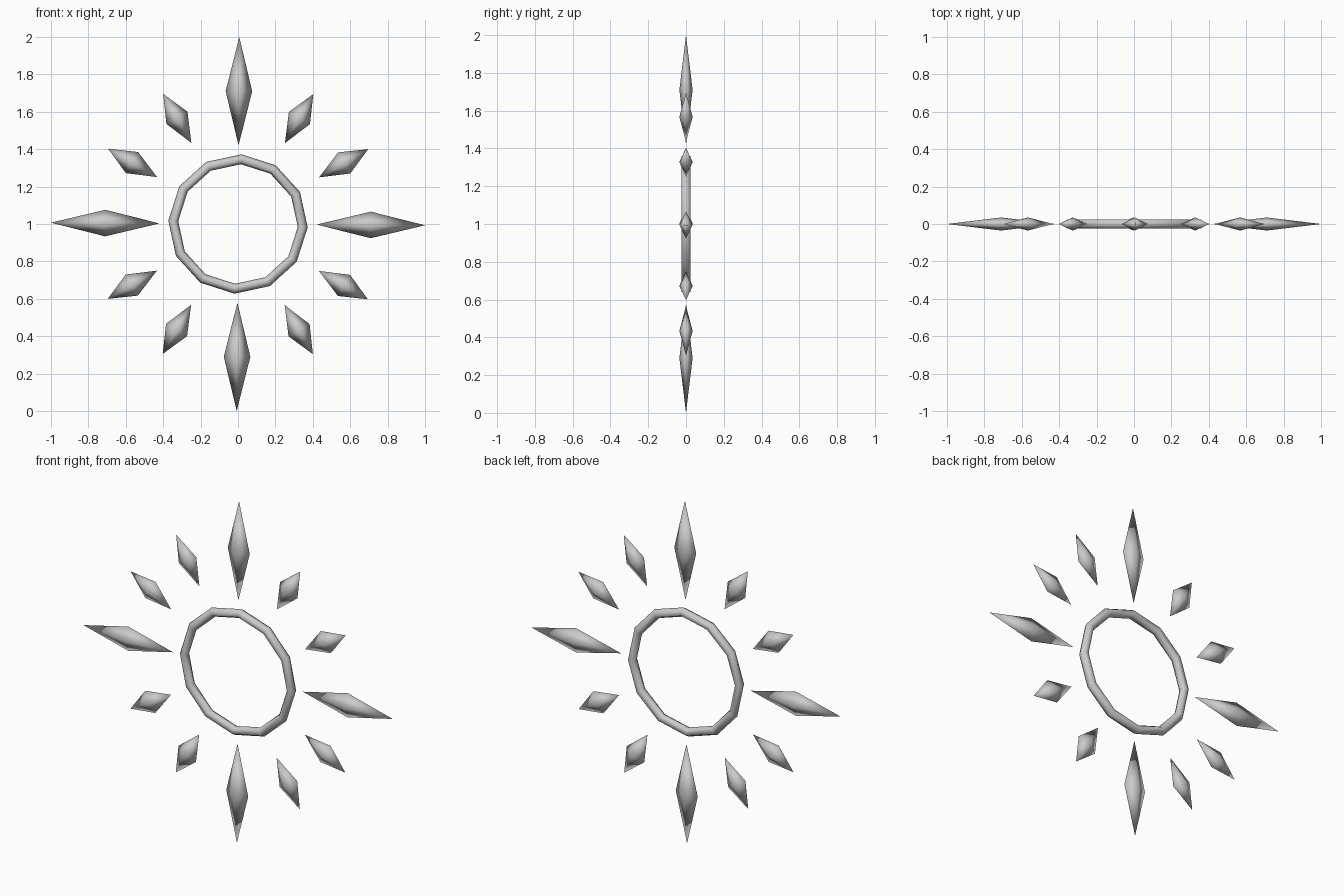
import bpy
import bmesh
from math import radians, sin, cos, pi

if "Cube" in bpy.data.objects:
    bpy.data.objects.remove(bpy.data.objects["Cube"])

CENTRE_Z = 1.0


def add_object(name, bm):
    bmesh.ops.recalc_face_normals(bm, faces=bm.faces)
    for f in bm.faces:
        f.smooth = True
    mesh = bpy.data.meshes.new(name)
    bm.to_mesh(mesh)
    bm.free()
    ob = bpy.data.objects.new(name, mesh)
    bpy.context.collection.objects.link(ob)
    ob.location.z = CENTRE_Z
    return ob


def ray(name, angle, inner, middle, outer, half_width, half_depth):
    """Four-sided double pyramid pointing away from the centre (clockwise angle from up)."""
    bm = bmesh.new()
    tips = [bm.verts.new((0, 0, r)) for r in (inner, outer)]
    belt = [bm.verts.new((x, y, middle)) for x, y in
            ((half_width, 0), (0, half_depth), (-half_width, 0), (0, -half_depth))]
    for tip in tips:
        for i in range(4):
            bm.faces.new((tip, belt[i], belt[(i + 1) % 4]))
    ob = add_object(name, bm)
    ob.rotation_euler.y = radians(angle)


def ring(name, major, minor, segments, sides, turn):
    """Low-poly torus standing in the xz plane."""
    bm = bmesh.new()
    loops = []
    for i in range(segments):
        a = 2 * pi * i / segments + radians(turn)
        loop = []
        for j in range(sides):
            b = 2 * pi * j / sides
            r = major + minor * cos(b)
            loop.append(bm.verts.new((r * sin(a), minor * sin(b), r * cos(a))))
        loops.append(loop)
    for i in range(segments):
        p, q = loops[i], loops[(i + 1) % segments]
        for j in range(sides):
            k = (j + 1) % sides
            bm.faces.new((p[j], p[k], q[k], q[j]))
    add_object(name, bm)


# Central ring
ring("ring", 0.3465, 0.0265, 12, 6, 2.8)

# Long rays on the four axes, short rays in between
for i in range(12):
    if i % 3 == 0:
        ray(f"long_ray_{i}", 30 * i + 0.4, 0.42, 0.71, 1.0, 0.071, 0.035)
    else:
        ray(f"short_ray_{i}", 30 * i + 0.1, 0.50, 0.655, 0.803, 0.065, 0.035)
